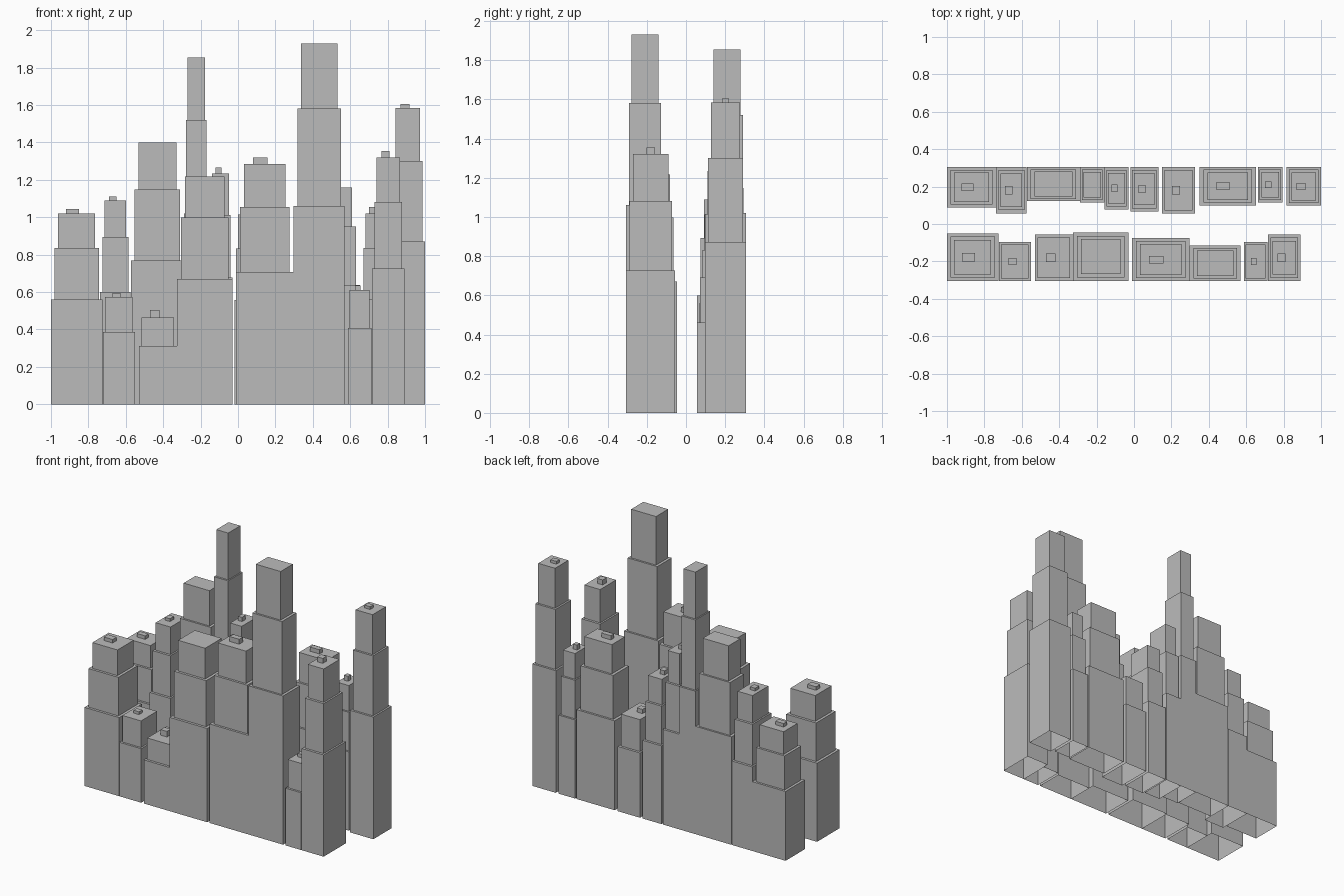
import bpy, bmesh

if "Cube" in bpy.data.objects:
    bpy.data.objects.remove(bpy.data.objects["Cube"])

concrete = bpy.data.materials.new("concrete_grey")
concrete.diffuse_color = (0.5, 0.5, 0.5, 1.0)
concrete.use_nodes = True
concrete.node_tree.nodes["Principled BSDF"].inputs["Base Color"].default_value = concrete.diffuse_color

STREET_EDGE = 0.305  # outer building line of both rows


def add_block(bm, cx, cy, w, d, z0, z1):
    """Box with walls and a roof, open underneath."""
    corners = [(-1, -1), (1, -1), (1, 1), (-1, 1)]
    low = [bm.verts.new((cx + sx * w / 2, cy + sy * d / 2, z0)) for sx, sy in corners]
    high = [bm.verts.new((cx + sx * w / 2, cy + sy * d / 2, z1)) for sx, sy in corners]
    for i in range(4):
        j = (i + 1) % 4
        bm.faces.new((low[i], low[j], high[j], high[i]))
    bm.faces.new(high)


def tower(name, x0, x1, y0, y1, height, tiers, cap):
    """Stepped tower: each tier is narrower, with an optional rooftop unit."""
    bm = bmesh.new()
    cx, cy, w, d = (x0 + x1) / 2, (y0 + y1) / 2, x1 - x0, y1 - y0
    levels = (0, 0.55, 0.82, 1) if tiers == 3 else (0, 0.67, 1)
    for i in range(tiers):
        s = 1 - 0.14 * i
        add_block(bm, cx, cy, w * s, d * s, height * levels[i], height * levels[i + 1])
    if cap:
        add_block(bm, cx - 0.08 * w, cy, 0.25 * w, 0.18 * d, height, height + cap)
    mesh = bpy.data.meshes.new(name)
    bm.to_mesh(mesh)
    bm.free()
    mesh.materials.append(concrete)
    bpy.context.collection.objects.link(bpy.data.objects.new(name, mesh))


# x start, x end, inner y, height, tiers, rooftop unit height
front_row = [
    (-1.0, -0.725, -0.05, 1.02, 3, 0.025),
    (-0.722, -0.551, -0.095, 0.575, 2, 0.02),
    (-0.53, -0.327, -0.055, 0.465, 2, 0.04),
    (-0.326, -0.03, -0.045, 1.217, 3, 0),
    (-0.01, 0.297, -0.076, 1.285, 3, 0.035),
    (0.298, 0.57, -0.115, 1.93, 3, 0),
    (0.588, 0.713, -0.095, 0.61, 2, 0.025),
    (0.717, 0.89, -0.055, 1.32, 3, 0.035),
]
back_row = [
    (-1.0, -0.738, 0.088, 0.90, 3, 0.025),
    (-0.737, -0.575, 0.057, 1.09, 3, 0.02),
    (-0.572, -0.289, 0.122, 1.40, 3, 0),
    (-0.288, -0.158, 0.114, 1.855, 3, 0),
    (-0.157, -0.03, 0.078, 1.235, 3, 0.03),
    (-0.02, 0.13, 0.067, 1.015, 3, 0.03),
    (0.15, 0.326, 0.055, 0.69, 2, 0.03),
    (0.35, 0.652, 0.1, 1.16, 3, 0.03),
    (0.663, 0.794, 0.116, 1.02, 3, 0.035),
    (0.815, 1.0, 0.098, 1.585, 3, 0.02),
]

for n, (x0, x1, y, h, t, cap) in enumerate(front_row, 1):
    tower(f"front_tower_{n}", x0, x1, -STREET_EDGE, y, h, t, cap)
for n, (x0, x1, y, h, t, cap) in enumerate(back_row, 1):
    tower(f"back_tower_{n}", x0, x1, y, STREET_EDGE, h, t, cap)
